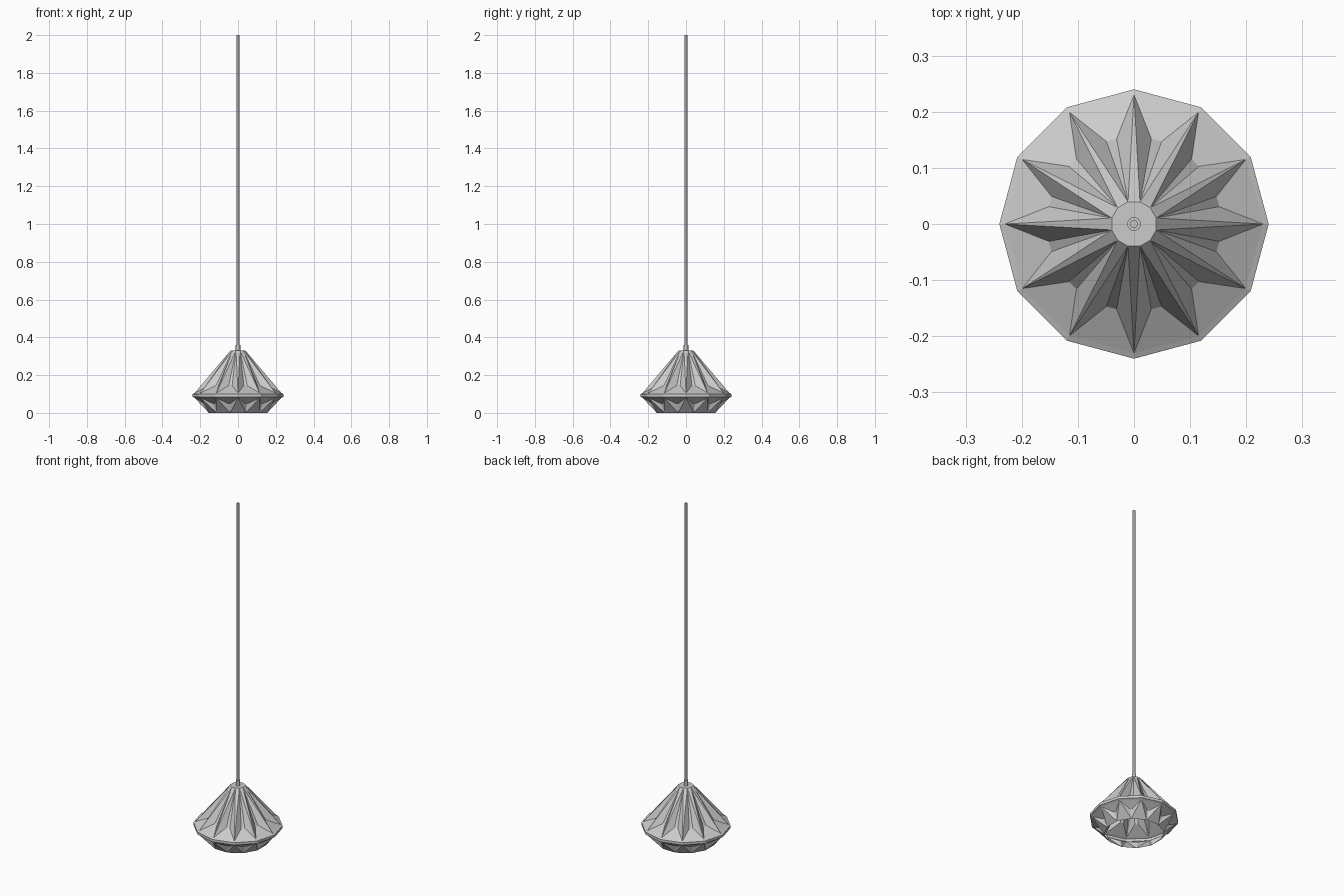
import bpy, bmesh, math

if "Cube" in bpy.data.objects:
    bpy.data.objects.remove(bpy.data.objects["Cube"])

N = 12
STEP = 2 * math.pi / N


def ring(bm, r, z, offset=0.0):
    return [bm.verts.new((r * math.cos(k * STEP + offset),
                          r * math.sin(k * STEP + offset), z)) for k in range(N)]


def finish(bm, name):
    bmesh.ops.recalc_face_normals(bm, faces=bm.faces[:])
    me = bpy.data.meshes.new(name)
    bm.to_mesh(me)
    bm.free()
    ob = bpy.data.objects.new(name, me)
    bpy.context.collection.objects.link(ob)
    return ob


def pleats(bm, tips, ends, notch_r, notch_z, half_angle):
    """Folded band: ridges run from rim tips to the end ring, sunken valleys between."""
    a = ring(bm, notch_r, notch_z, STEP / 2 - half_angle)
    b = ring(bm, notch_r, notch_z, STEP / 2 + half_angle)
    for k in range(N):
        n = (k + 1) % N
        bm.faces.new((tips[k], ends[k], ends[k - 1]))       # ridge
        bm.faces.new((tips[k], a[k], ends[k]))              # valley sides
        bm.faces.new((tips[n], ends[k], b[k]))
        bm.faces.new((ends[k], a[k], b[k]))                 # valley floor
        bm.faces.new((tips[k], tips[n], b[k], a[k]))        # flap at the rim


# Pleated shade
bm = bmesh.new()
cap = ring(bm, 0.041, 0.33, STEP / 2)
upper_tips = ring(bm, 0.23, 0.105)
rim_top = ring(bm, 0.24, 0.10)
rim_low = ring(bm, 0.24, 0.085)
lower_tips = ring(bm, 0.23, 0.08)
opening = ring(bm, 0.16, 0.0, STEP / 2)
bm.faces.new(cap)
pleats(bm, upper_tips, cap, 0.155, 0.145, math.radians(3.5))
pleats(bm, lower_tips, opening, 0.178, 0.048, math.radians(1.5))
# Rim band joining the two folded halves
rows = [upper_tips, rim_top, rim_low, lower_tips]
for p, q in zip(rows, rows[1:]):
    for k in range(N):
        n = (k + 1) % N
        bm.faces.new((p[k], q[k], q[n], p[n]))
finish(bm, "lamp_shade")


# Cord grip and hanging cord
def cylinder(name, r, z0, z1):
    bpy.ops.mesh.primitive_cylinder_add(vertices=16, radius=r, depth=z1 - z0,
                                        location=(0, 0, (z0 + z1) / 2))
    ob = bpy.context.object
    ob.name = name
    bpy.ops.object.shade_smooth_by_angle(angle=math.radians(40))


cylinder("cord_grip", 0.012, 0.33, 0.36)
cylinder("hanging_cord", 0.007, 0.355, 2.0)
